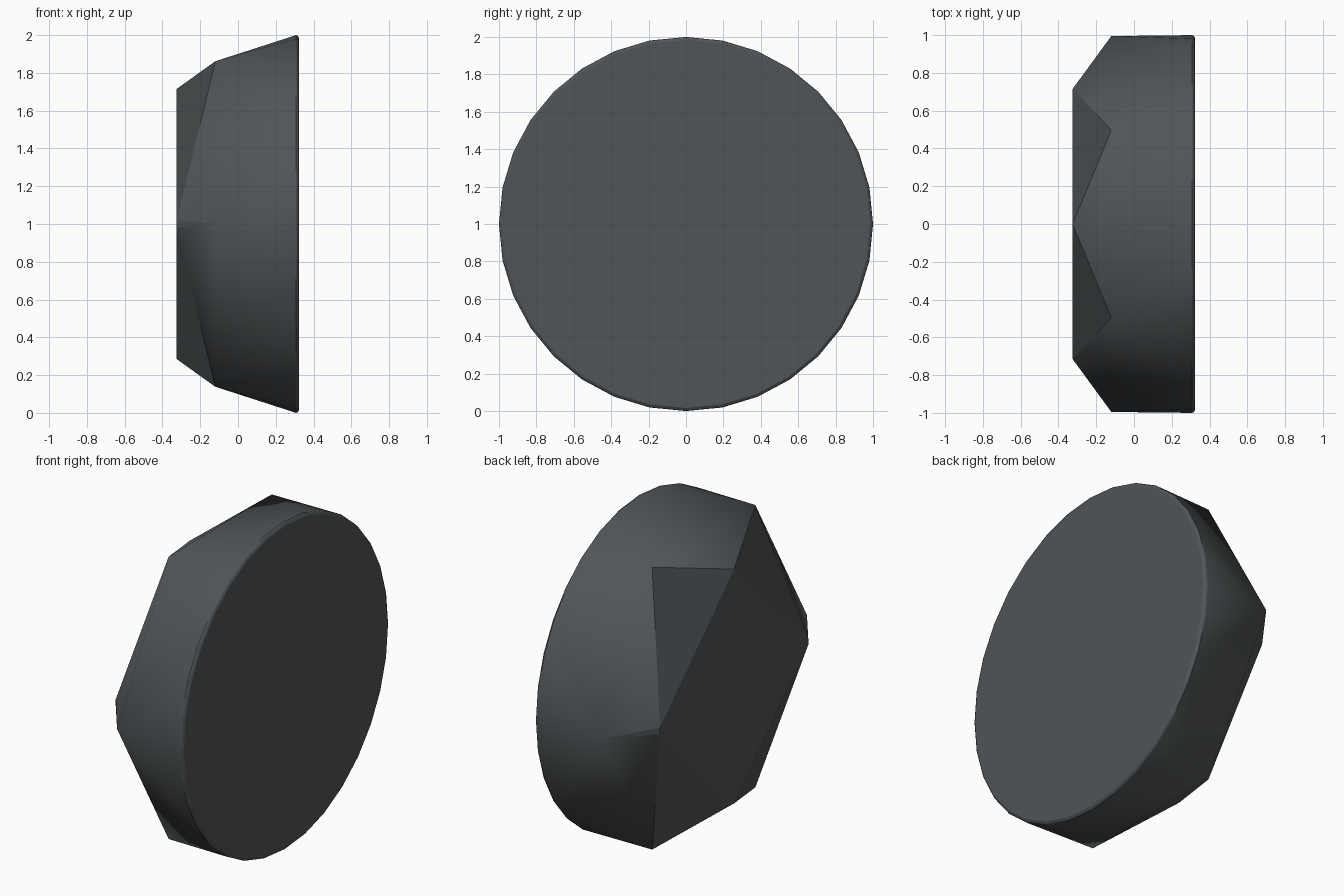
import bpy
import bmesh
from math import sin, cos, pi

cube = bpy.data.objects.get("Cube")
if cube:
    bpy.data.objects.remove(cube, do_unlink=True)

mat = bpy.data.materials.new("charcoal grey")
mat.use_nodes = True
colour = (0.08, 0.09, 0.095, 1)
mat.diffuse_color = colour
mat.node_tree.nodes["Principled BSDF"].inputs["Base Color"].default_value = colour

bm = bmesh.new()


def ring(x, radius, sides):
    """Ring of points about the x axis, at mid height."""
    for i in range(sides):
        a = 2 * pi * i / sides
        bm.verts.new((x, radius * cos(a), 1 + radius * sin(a)))


# Round base with a thin softened rim
for x, radius in ((0.302, 0.994), (0.308, 1.0), (0.316, 0.996), (0.324, 0.984)):
    ring(x, radius, 32)

# Six-cornered shoulder
ring(-0.12, 0.995, 6)

# Diamond crown, with its side corners slightly split
for s in (-1, 1):
    bm.verts.new((-0.325, 0, 1 + 0.715 * s))
    for t in (-0.02, 0.02):
        bm.verts.new((-0.325, 0.715 * s, 1 + t))

# Wrap the facets around the rings
bmesh.ops.convex_hull(bm, input=bm.verts)
bmesh.ops.dissolve_limit(bm, angle_limit=0.005, verts=bm.verts, edges=bm.edges)
bmesh.ops.recalc_face_normals(bm, faces=bm.faces)

# Crown facets and base stay flat, the flank is softly shaded
for f in bm.faces:
    f.smooth = -0.78 < f.normal.x < 0.1

mesh = bpy.data.meshes.new("faceted_stud")
bm.to_mesh(mesh)
bm.free()
mesh.materials.append(mat)
stud = bpy.data.objects.new("faceted_stud", mesh)
bpy.context.collection.objects.link(stud)
